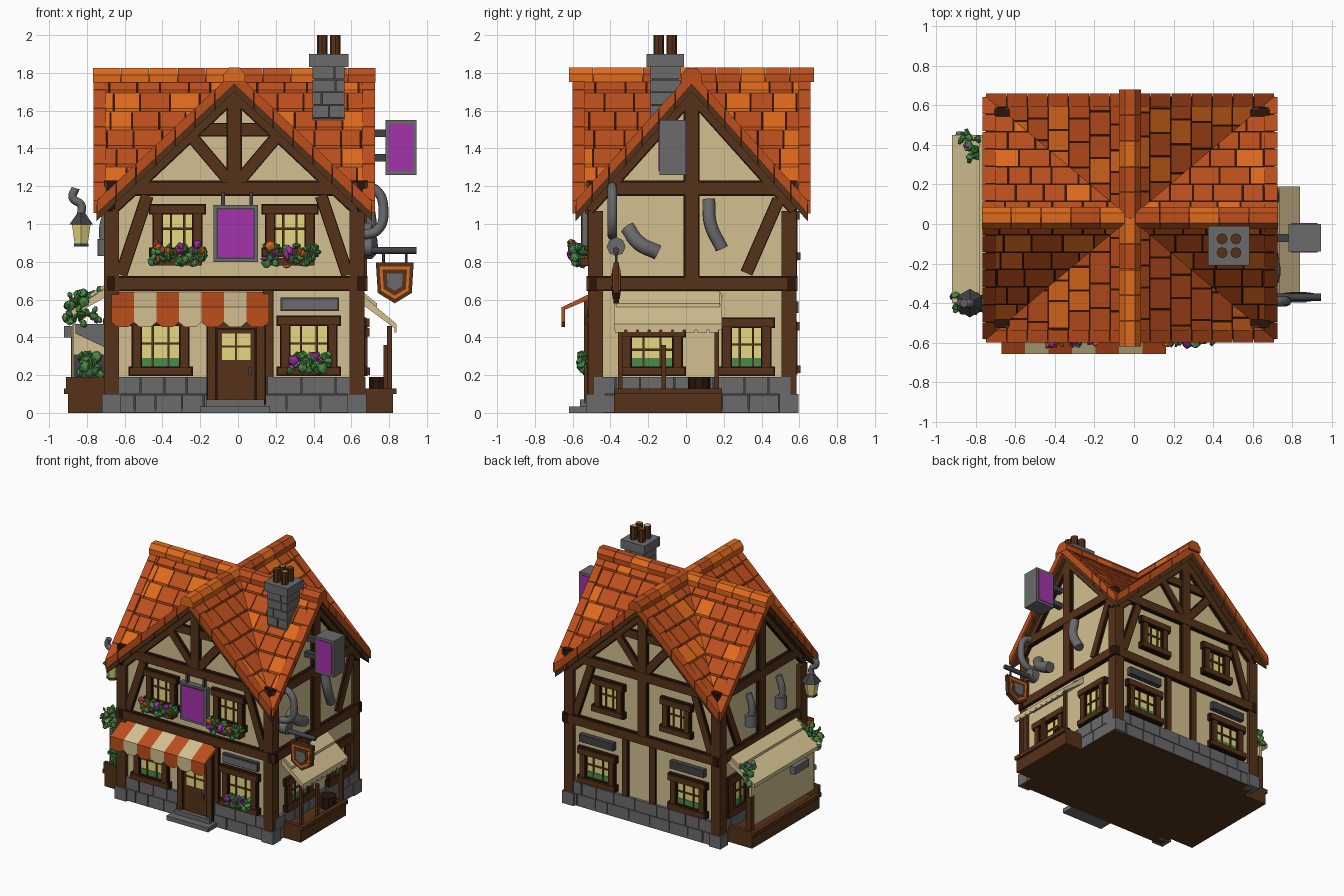
import bpy, bmesh, random
from math import hypot
from mathutils import Matrix, Vector, Euler
random.seed(4)
if "Cube" in bpy.data.objects:
    bpy.data.objects.remove(bpy.data.objects["Cube"])
PALETTE = dict(tile=(188, 80, 34), bright=(222, 106, 34), wood=(86, 53, 31), dark_wood=(46, 27, 18),
               plaster=(210, 191, 143), stone=(106, 106, 108), dark_stone=(68, 68, 72),
               purple=(162, 54, 168), leaf=(74, 138, 74), glass=(228, 216, 128))
MATS, parts = {}, {}
for key, rgb in PALETTE.items():
    MATS[key] = m = bpy.data.materials.new(key)
    m.use_nodes = True
    m.diffuse_color = [(c / 255) ** 2.2 for c in rgb] + [1]
    m.node_tree.nodes["Principled BSDF"].inputs["Base Color"].default_value = m.diffuse_color
def slot(name, mat):
    bm, used = parts.setdefault(name, (bmesh.new(), []))
    if mat not in used:
        used.append(mat)
    return bm, used.index(mat)
def solid(name, a, b, mat):
    """Loft between two matching outlines."""
    bm, idx = slot(name, mat)
    va, vb = [bm.verts.new(p) for p in a], [bm.verts.new(p) for p in b]
    n = len(va)
    for f in [va, vb] + [(va[i], va[(i + 1) % n], vb[(i + 1) % n], vb[i]) for i in range(n)]:
        bm.faces.new(f).material_index = idx
def box(name, x, y, z, mat):
    solid(name, *[[(x[0], y[0], h), (x[1], y[0], h), (x[1], y[1], h), (x[0], y[1], h)] for h in z], mat)
def on(side, u, d, z):
    """Point on a facade: u along it, d outwards."""
    return {"front": (u, -.49 - d, z), "back": (u, .555 + d, z),
            "right": (.65 + d, u, z), "left": (-.67 - d, u, z)}[side]
def plate(name, side, pts, d0, d1, mat):
    solid(name, [on(side, u, d0, z) for u, z in pts], [on(side, u, d1, z) for u, z in pts], mat)
def rect(name, side, u0, u1, z0, z1, d0, d1, mat):
    plate(name, side, [(u0, z0), (u1, z0), (u1, z1), (u0, z1)], d0, d1, mat)
def timber(name, side, u0, u1, z0, z1, d):
    """Board with a dark rim against the wall."""
    rect(name, side, u0 - .006, u1 + .006, z0 - .006, z1 + .006, -.02, d * .7, "dark_wood")
    rect(name, side, u0, u1, z0, z1, -.02, d, "wood")
def sweep(name, side, u0, u1, pts, mat):
    solid(name, *[[on(side, u, d, z) for d, z in pts] for u in (u0, u1)], mat)
def beam(name, side, p, q, w=.055, d=.025):
    for width, depth, mat in ((w + .012, d * .7, "dark_wood"), (w, d, "wood")):
        k = width / 2 / hypot(q[0] - p[0], q[1] - p[1])
        nx, nz = (p[1] - q[1]) * k, (q[0] - p[0]) * k
        plate(name, side, [(p[0] + nx, p[1] + nz), (q[0] + nx, q[1] + nz),
                           (q[0] - nx, q[1] - nz), (p[0] - nx, p[1] - nz)], -.02, depth, mat)
def paint(made, idx):
    for f in {f for v in made["verts"] for f in v.link_faces}:
        f.material_index = idx
def cone(name, loc, r1, r2, h, mat, seg=8):
    bm, idx = slot(name, mat)
    paint(bmesh.ops.create_cone(bm, cap_ends=True, segments=seg, radius1=r1, radius2=r2, depth=h,
                                matrix=Matrix.Translation(loc)), idx)
def foliage(name, lo, hi, n, flowers=.1):
    for _ in range(n):
        mat = random.choice(["purple", "bright"]) if random.random() < flowers else "leaf"
        bm, idx = slot(name, mat)
        at = Vector([random.uniform(a, b) for a, b in zip(lo, hi)])
        spin = Euler([random.uniform(0, 6) for _ in "xyz"]).to_matrix().to_4x4()
        paint(bmesh.ops.create_icosphere(bm, subdivisions=1, radius=random.uniform(.018, .034),
              matrix=Matrix.Translation(at) @ spin @ Matrix.Diagonal((1, 1, .5, 1))), idx)
def tube(name, pts, r, mat):
    cu = bpy.data.curves.new(name, "CURVE")
    cu.dimensions, cu.bevel_depth, cu.use_fill_caps, cu.bevel_resolution = "3D", r, True, 2
    sp = cu.splines.new("BEZIER")
    sp.bezier_points.add(len(pts) - 1)
    for bp, p in zip(sp.bezier_points, pts):
        bp.co, bp.handle_left_type, bp.handle_right_type = p, "AUTO", "AUTO"
    tmp = bpy.data.objects.new(name + "_path", cu)
    bpy.context.collection.objects.link(tmp)
    me = bpy.data.meshes.new_from_object(tmp.evaluated_get(bpy.context.evaluated_depsgraph_get()))
    bpy.data.objects.remove(tmp)
    me.materials.clear()
    me.materials.append(MATS[mat])
    bpy.context.collection.objects.link(bpy.data.objects.new(name, me))
# Crossed gabled wall bodies and floor
CX, CY, TOP, SX, RX, RY = -.02, .03, 1.79, .94, .73, .615
SY = SX * RX / RY
plate("walls", "front", [(-.67, .01), (.65, .01), (.65, 1.08), (CX, 1.72), (-.67, 1.08)], -1.045, 0, "plaster")
plate("walls", "right", [(-.49, .01), (.555, .01), (.555, 1.12), (CY, 1.72), (-.49, 1.12)], -1.32, 0, "plaster")
box("floor", (-.69, .67), (-.51, .575), (0, .02), "wood")
# Stone plinth, timber frame and gable timbers on each facade
for side in ("front", "back", "right", "left"):
    ends = side in ("front", "back")
    lo, hi, mid, run, slope = (-.67, .65, CX, RX, SX) if ends else (-.49, .555, CY, RY, SY)
    frame = side + "_timbers"
    rect("plinth", side, lo, hi, 0, .19, 0, .014, "dark_stone")
    for z in (.005, .1):
        u = lo
        while u < hi - .02:
            end = min(u + random.uniform(.1, .2), hi)
            rect("plinth", side, u + .003, end - .003, z, z + .09, 0, .024, "stone")
            u = end
    for z in (.65, 1.155):
        timber(frame, side, lo - .03, hi + .03, z, z + .068, .035)
    for s in (-1, 1):
        beam(frame, side, (mid, 1.7), (mid + s * run * .9, 1.7 - slope * run * .9), .075, .03)
        if ends:
            foot = mid + s * .65
            rect(frame, side, foot - .04, foot + .04, .1, 1.07, -.05, .03, "wood")
            rect("post_feet", side, foot - .05, foot + .05, 0, .1, -.06, .04, "stone")
            beam(frame, side, (mid + s * .46, 1.15), (mid + s * .6, .73))
            beam(frame, side, (mid + s * .02, 1.22), (mid + s * .24, 1.48))
    if ends:
        timber(frame, side, mid - .26, mid + .26, 1.47, 1.53, .02)
    else:
        beam(frame, side, (.49, 1.13), (.32, .74))
    timber(frame, side, mid - .036, mid + .036, 1.2 if side == "front" else .7, 1.7, .032)
for side, u in (("back", -.1), ("back", .14), ("front", .16)):
    timber(side + "_timbers", side, u - .022, u + .022, .19, .66, .02)
# Roof: eight tiled triangles meeting at ridges and valleys
def roof_triangle(name, place, length, run, slope):
    def slab(ring, lows, highs, mat):
        solid(name, *[[(a, r, TOP - slope * r + o) for (a, r), o in zip(ring, offs)] for offs in (lows, highs)], mat)
    slab([(0, 0), (length, 0), (length, run)], [-.05] * 3, [-.006] * 3, "dark_wood")
    for i in range(7):
        r0, r1, a = run * i / 7, run * (i + 1) / 7, -.07 * (i % 2)
        while a < length:
            b = min(a + random.uniform(.1, .16), length)
            mat = "bright" if random.random() < .2 else "tile"
            slab([(a, r0), (b - .006, r0), (b - .006, r1 - .005), (a, r1 - .005)], [-.03] * 4, [.002, .002, .012, .012], mat)
            a = b
        for lo, hi, edge, mat in ((-.05, .018, .015, "tile"), (-.09, -.05, 0, "wood")):
            ring = [(length - .05, r0), (length + edge, r0), (length + edge, r1 - .003), (length - .05, r1 - .003)]
            slab(ring, [lo] * 4, [hi] * 4, mat)
    bm = parts[name][0]
    bmesh.ops.bisect_plane(bm, geom=bm.verts[:] + bm.edges[:] + bm.faces[:], plane_co=(0, 0, 0),
                           plane_no=(-run, length, 0), clear_outer=True)
    for v in bm.verts:
        v.co = place(*v.co)
for s, t in ((-1, -1), (-1, 1), (1, -1), (1, 1)):
    tag = ("left" if s < 0 else "right") + ("_front" if t < 0 else "_back")
    roof_triangle("end_gable_roof_" + tag, lambda a, r, z: (CX + s * r, CY + t * a, z), RY, RX, SX)
    roof_triangle("side_gable_roof_" + tag, lambda a, r, z: (CX + s * a, CY + t * r, z), RX, RY, SY)
CAP = [(-.056, -.04), (-.056, 0), (-.026, .036), (.026, .036), (.056, 0), (.056, -.04)]
for i in range(10):
    mat = random.choice(["tile", "bright"])
    a, b = [(i + e) / 5 - 1 for e in (.01, .99)]
    solid("side_ridge", *[[(CX + e * (RX + .02), CY + w, TOP + z) for w, z in CAP] for e in (a, b)], mat)
    solid("end_ridge", *[[(CX + w, CY + e * (RY + .035), TOP + z + .003) for w, z in CAP] for e in (a, b)], mat)
# Chimney with four pots
box("chimney", (.405, .555), (-.18, -.04), (1.3, 1.84), "dark_stone")
for i in range(7):
    z, cut = 1.36 + i * .068, random.uniform(.44, .52)
    for x in ((.395, cut - .003), (cut + .003, .565)):
        box("chimney", x, (-.19, -.03), (z, z + .063), "stone")
box("chimney", (.375, .585), (-.21, -.01), (1.83, 1.9), "stone")
for x, y in ((.445, -.145), (.515, -.145), (.445, -.075), (.515, -.075)):
    cone("chimney_pots", (x, y, 1.94), .028, .028, .12, "wood")
    cone("chimney_pots", (x, y, 1.996), .022, .022, .008, "plaster")
# Windows, with greenery behind the lower panes
def window(name, side, u, z0, z1, w, plants=False):
    a, b, zm = u - w / 2, u + w / 2, z0 + (z1 - z0) * .55
    rect(name, side, a, b, z0, z1, 0, .008, "glass")
    if plants:
        rect(name, side, a, b, z0, z0 + .06, 0, .012, "leaf")
    for k in (a, b):
        timber(name, side, k - .022, k + .022, z0, z1, .035)
    timber(name, side, a - .04, b + .04, z1 - .015, z1 + .03, .045)
    timber(name, side, a - .04, b + .04, z0 - .03, z0 + .01, .05)
    for k in (a + w / 3, b - w / 3):
        rect(name, side, k - .006, k + .006, z0, z1, 0, .016, "wood")
    rect(name, side, a, b, zm - .006, zm + .006, 0, .016, "wood")
for u in (-.32, .275):
    window("front_upper_window", "front", u, .86, 1.07, .21)
    rect("flower_boxes", "front", u - .13, u + .13, .78, .82, 0, .07, "wood")
    foliage("window_flowers", (u - .14, -.59, .79), (u + .14, -.52, .88), 50)
    foliage("window_flowers", (u - .13, -.61, .82), (u + .13, -.59, .9), 14, .7)
for u in (-.41, .375):
    window("front_lower_window", "front", u, .23, .48, .25, True)
foliage("sill_plants", (.27, -.56, .22), (.48, -.53, .31), 40, .15)
for u in (CX - .4, CX + .4):
    window("back_upper_window", "back", CX + (u - CX) * .75, .84, 1.04, .19)
    window("back_lower_window", "back", u, .24, .45, .25, True)
    rect("back_plaques", "back", u - .15, u + .15, .53, .59, 0, .04, "dark_stone")
for side in ("right", "left"):
    window("side_window", side, -.18, .23, .42, .27, True)
    window("side_window", side, .32, .23, .47, .21, True)
# Door, step, front sign and plaque
for row in (("door", -.16, .14, .06, .5, 0, .03, "wood"), ("door", -.115, .095, .06, .45, .02, .034, "dark_wood"),
            ("door", -.105, .085, .07, .44, .02, .038, "wood"), ("door", -.085, .065, .28, .42, .03, .041, "glass"),
            ("door", -.016, -.004, .28, .42, .03, .045, "wood"), ("door", -.085, .065, .345, .357, .03, .045, "wood"),
            ("door", .055, .075, .2, .24, .03, .055, "dark_stone"), ("step", -.2, .17, 0, .035, 0, .13, "stone"),
            ("step", -.17, .14, .03, .07, 0, .07, "stone"), ("front_sign", -.13, .105, .8, 1.1, .02, .06, "stone"),
            ("front_sign", -.115, .09, .815, 1.085, .06, .063, "dark_stone"),
            ("front_sign", -.107, .082, .823, 1.077, .06, .066, "purple"),
            ("front_sign", -.09, -.07, 1.08, 1.17, .02, .045, "dark_stone"),
            ("front_sign", .06, .08, 1.08, 1.17, .02, .045, "dark_stone"),
            ("front_plaque", .225, .535, .54, .61, 0, .03, "dark_stone"),
            ("front_plaque", .235, .525, .55, .6, .03, .035, "stone")):
    rect(row[0], "front", *row[1:])
for u in (-.14, .12):
    timber("door", "front", u - .022, u + .022, .05, .6, .05)
# Striped front awning with scalloped valance
for i in range(7):
    a, mat = -.67 + i * .119, "plaster" if i % 2 else "tile"
    sweep("front_awning", "front", a, a + .119, [(0, .64), (.165, .56), (.165, .54), (0, .61)], mat)
    plate("front_awning", "front", [(a, .56), (a, .48), (a + .03, .455), (a + .09, .455),
                                    (a + .119, .48), (a + .119, .56)], .15, .168, mat)
# Side sign and hanging shield sign
box("side_sign", (.78, .945), (-.14, 0), (1.26, 1.55), "stone")
box("side_sign", (.797, .928), (-.145, .005), (1.28, 1.53), "purple")
for z in (1.33, 1.46):
    box("side_sign", (.6, .79), (-.09, -.05), (z, z + .04), "dark_stone")
for grow, d, mat in ((1, .015, "wood"), (.8, .02, "bright"), (.65, .023, "wood"), (.42, .027, "stone")):
    crest = [(-.1, .1), (.1, .1), (.09, -.06), (0, -.115), (-.09, -.06)]
    plate("hanging_sign", "front", [(.83 + u * grow, .695 + z * grow) for u, z in crest], -.12 - d, -.12 + d, mat)
tube("sign_arm", [(.64, -.37, .86), (.945, -.37, .86)], .018, "dark_stone")
for x in (.77, .89):
    tube("sign_chain", [(x, -.37, .86), (x, -.37, .78)], .007, "dark_stone")
# Wall pipes and hanging sacks
tube("drain_pipe", [(.65, -.39, 1.2), (.73, -.39, 1.18), (.77, -.39, 1.08), (.74, -.39, .97), (.65, -.39, .94)], .026, "stone")
tube("wall_valve", [(.64, -.37, .88), (.71, -.37, .88)], .05, "stone")
tube("right_sack", [(.67, -.31, .98), (.7, -.25, .9), (.69, -.15, .85)], .042, "stone")
tube("right_hook", [(.68, .12, 1.13), (.7, .13, 1), (.69, .19, .87)], .036, "stone")
for y in (.18, -.2):
    tube("left_hook", [(-.68, y, 1.08), (-.71, y, .98), (-.7, y, .86)], .025, "stone")
    tube("left_sack", [(-.7, y, .92), (-.7, y, .83)], .045, "stone")
# Lantern
for z, r1, r2, h, mat in ((.95, .04, .058, .11, "glass"), (.89, .045, .045, .016, "dark_stone"), (1.03, .072, .02, .065, "dark_stone")):
    cone("lantern", (-.83, -.4, z), r1, r2, h, mat, 6)
tube("lantern_hook", [(-.83, -.4, 1.05), (-.83, -.4, 1.1), (-.875, -.4, 1.14), (-.86, -.4, 1.19)], .022, "stone")
# Market stalls on both sides: planter base, sloped canopy and fittings
for side, lo, hi, reach, top in (("right", -.38, .19, .19, .63), ("left", -.4, .45, .25, .68)):
    name = side + "_stall"
    rect(name, side, lo, hi, 0, .1, 0, reach - .02, "wood")
    for a, b, d in ((lo, hi, reach - .03), (lo, lo + .03, 0), (hi - .03, hi, 0)):
        rect(name, side, a, b, .1, .13, d, reach, "wood")
    sweep(name, side, lo, hi, [(0, top), (reach, top - .16), (reach, top - .19), (0, top - .05)], "plaster")
    sweep(name, side, lo + .01, hi - .01, [(0, top + .02), (reach * .45, top - .05), (reach * .45, top - .07), (0, top)], "plaster")
for u0, u1, z1, d in ((-.36, -.336, .46, .14), (.15, .174, .46, .14), (-.13, -.105, .36, .12)):
    rect("right_stall", "right", u0, u1, .1, z1, d, d + .025, "wood")
for i in range(9):
    rect("right_stall", "right", i * .062 - .375, i * .062 - .325, .425, .47, .178, .19, "plaster")
cone("stall_barrel", (.75, .07, .14), .06, .06, .1, "dark_wood", 10)
for row in ((-.36, .43, .16, .5, .19, .21, "plaster"), (-.24, -.06, .4, .46, .2, .25, "stone"), (.4, .44, .12, .4, .17, .215, "wood"),
            (-.38, -.36, .31, .47, .02, .2, "plaster"), (-.4, -.37, .13, .19, 0, .24, "wood"), (-.38, -.36, .19, .31, .02, .2, "dark_stone")):
    rect("left_board", "left", *row)
plate("left_board", "front", [(-.69, .47), (-.86, .47), (-.86, .42), (-.69, .34)], -.11, -.1, "stone")
for lo, hi, n in (((-.91, -.44, .47), (-.72, -.36, .65), 45), ((-.84, -.43, .18), (-.73, -.38, .31), 22),
                  ((-.84, .32, .59), (-.78, .44, .63), 16), ((-.88, .42, .5), (-.8, .46, .6), 10)):
    foliage("stall_ivy", lo, hi, n, .05)
# Turn every collected part into an object
for name, (bm, used) in parts.items():
    bmesh.ops.recalc_face_normals(bm, faces=bm.faces[:])
    me = bpy.data.meshes.new(name)
    bm.to_mesh(me)
    for key in used:
        me.materials.append(MATS[key])
    bpy.context.collection.objects.link(bpy.data.objects.new(name, me))
